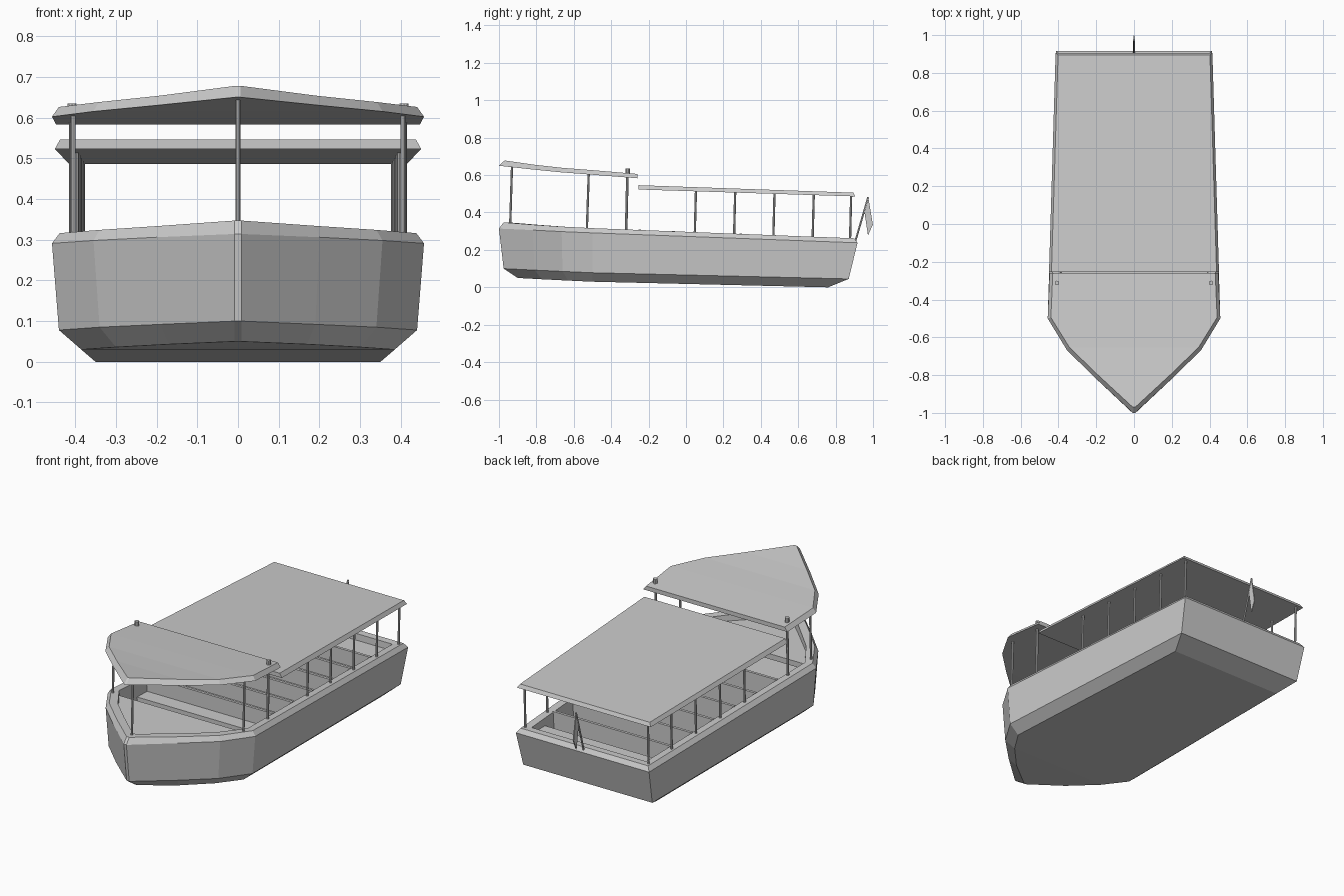
import bpy, bmesh
from mathutils import Vector

if "Cube" in bpy.data.objects:
    bpy.data.objects.remove(bpy.data.objects["Cube"])


def finish(bm, name):
    bmesh.ops.recalc_face_normals(bm, faces=bm.faces)
    me = bpy.data.meshes.new(name)
    bm.to_mesh(me)
    bm.free()
    ob = bpy.data.objects.new(name, me)
    bpy.context.collection.objects.link(ob)
    return ob


def loft(name, rings):
    """Each ring is a half outline, bow to stern; it is mirrored, bridged and capped."""
    bm = bmesh.new()
    loops = []
    for ring in rings:
        right = [bm.verts.new(p) for p in ring]
        left = [bm.verts.new((-x, y, z)) for x, y, z in ring]
        loops.append(right + left[::-1])
    n = len(loops[0])
    for a, b in zip(loops, loops[1:]):
        for i in range(n):
            j = (i + 1) % n
            bm.faces.new((a[i], a[j], b[j], b[i]))
    for lp in (loops[0], loops[-1]):
        for i in range(n // 2 - 1):
            bm.faces.new((lp[i], lp[i + 1], lp[n - 2 - i], lp[n - 1 - i]))
    return finish(bm, name)


def rod(name, a, b, r=0.006, sides=8):
    a, b = Vector(a), Vector(b)
    bm = bmesh.new()
    bmesh.ops.create_cone(bm, cap_ends=True, segments=sides, radius1=r, radius2=r, depth=(b - a).length)
    ob = finish(bm, name)
    ob.location = (a + b) / 2
    ob.rotation_euler = (b - a).to_track_quat('Z', 'Y').to_euler()
    return ob


def box(name, half_w, y0, y1, z0, z1):
    return loft(name, [[(half_w, y0, z0), (half_w, y1, z0)],
                       [(half_w, y0, z1), (half_w, y1, z1)]])


def rim(y):
    return 0.316 - 0.039 * (y + 0.5)


def inner(y):
    return 0.398 - 0.032 * (y + 0.5)


# Hull: keel, chine, rim edge, rim top outside, rim top inside, floor
loft("hull", [
    [(.008, -.90, .05), (.17, -.77, .043), (.30, -.63, .036), (.385, -.5, .03), (.35, .76, 0)],
    [(.008, -.975, .10), (.19, -.81, .092), (.34, -.66, .085), (.44, -.5, .078), (.40, .87, .045)],
    [(.008, -1, .314), (.20, -.82, .306), (.355, -.665, .298), (.457, -.5, .291), (.413, .917, .238)],
    [(.008, -.975, .347), (.19, -.805, .334), (.34, -.655, .324), (.438, -.495, .316), (.395, .90, .262)],
    [(.008, -.92, .345), (.16, -.775, .333), (.30, -.635, .323), (.398, -.485, .314), (.355, .86, .261)],
    [(.008, -.90, .13), (.15, -.76, .13), (.29, -.62, .13), (.385, -.48, .13), (.345, .85, .09)],
])

# Bow deck slab just below the rim
deck = [(.008, -.918), (.158, -.775), (.298, -.635), (.39, -.5)]
loft("bow_deck", [[(x, y, z) for x, y in deck] for z in (.265, .295)])

# Stern deck and passenger benches with backs
box("stern_deck", inner(.79), .74, .858, .09, .225)
for i in range(6):
    y = -.34 + i * .18
    box("bench_seat", inner(y), y, y + .085, .11, rim(y) - .085)
    box("bench_back", inner(y), y + .085, y + .10, .11, rim(y) - .002)

# Pointed front canopy
loft("front_canopy", [
    [(.006, -1, .65), (.20, -.82, .63), (.355, -.668, .615), (.457, -.5, .602), (.447, -.26, .583)],
    [(.006, -.97, .678), (.19, -.80, .654), (.342, -.653, .638), (.44, -.495, .626), (.43, -.26, .606)],
])

# Long flat main roof
loft("main_roof", [
    [(.45, -.255, .523), (.415, .905, .486)],
    [(.437, -.255, .546), (.402, .895, .506)],
])

# Canopy posts
rod("bow_post", (0, -.94, .335), (0, -.93, .66))
for s in (-1, 1):
    rod("canopy_post", (s * .405, -.53, rim(-.53) - .01), (s * .405, -.52, .61))
    rod("canopy_rear_post", (s * .408, -.32, rim(-.32) - .01), (s * .408, -.313, .61), .007)
    rod("lamp_cap", (s * .408, -.312, .60), (s * .408, -.312, .635), .012, 10)
    for y in (.05, .26, .47, .68, .88):
        x = s * (.398 - .018 * y)
        rod("roof_post", (x, y - .003, rim(y) - .01), (x, y + .003, .515 - .03 * y))

# Flag on a raked pole
rod("flag_pole", (0, .905, .245), (0, .974, .482), .005, 6)
flag = [(.974, .484), (.999, .335), (.973, .277), (.953, .41)]
bm = bmesh.new()
sides = [[bm.verts.new((x, y, z)) for y, z in flag] for x in (-.003, .003)]
bm.faces.new(sides[0])
bm.faces.new(sides[1])
for i in range(4):
    j = (i + 1) % 4
    bm.faces.new((sides[0][i], sides[0][j], sides[1][j], sides[1][i]))
finish(bm, "flag")
